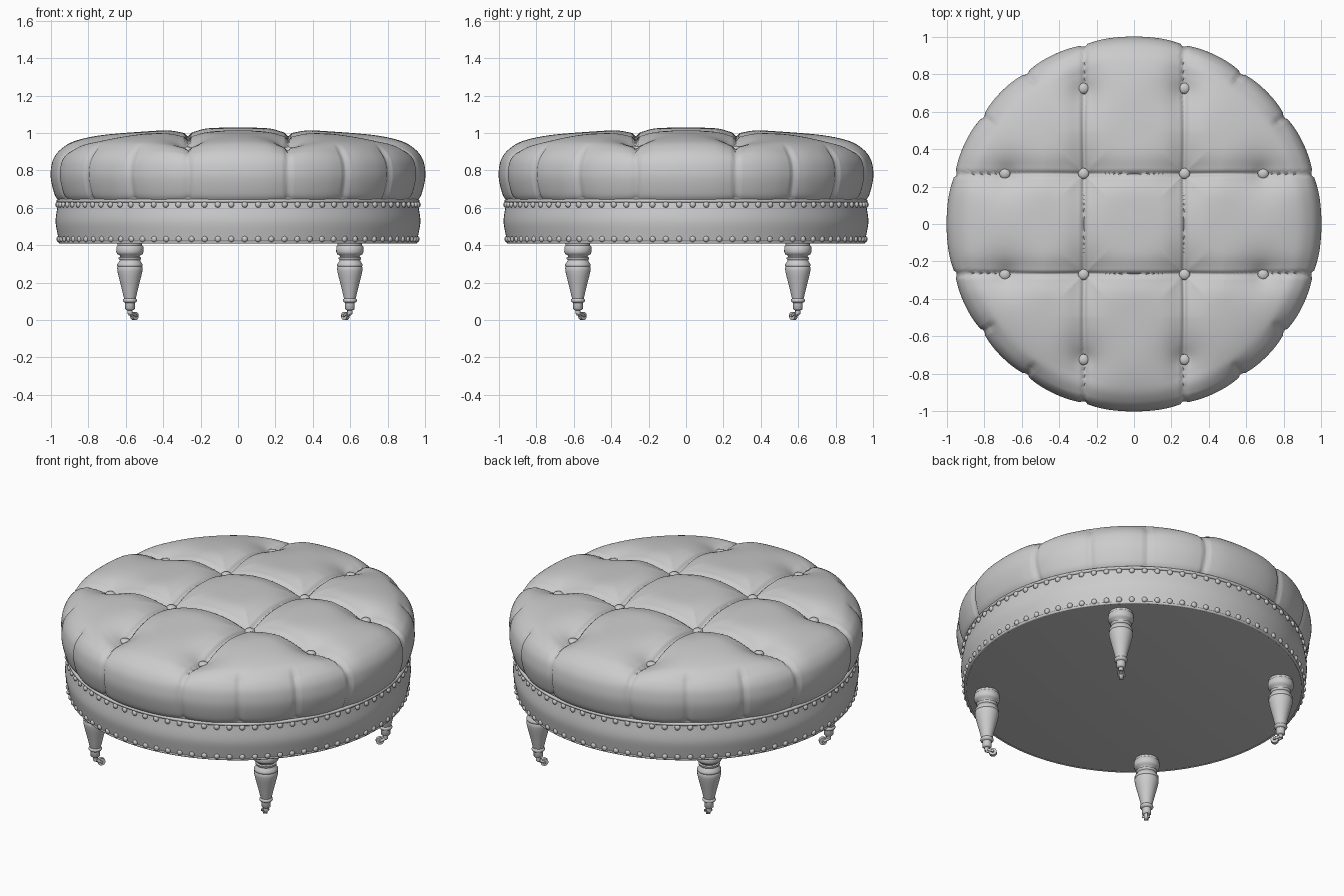
import bpy, bmesh, math
from mathutils import Vector, Matrix

if "Cube" in bpy.data.objects:
    bpy.data.objects.remove(bpy.data.objects["Cube"])

grey = bpy.data.materials.new("warm_grey")
grey.diffuse_color = (0.6, 0.6, 0.6, 1)
grey.use_nodes = True
grey.node_tree.nodes["Principled BSDF"].inputs["Base Color"].default_value = grey.diffuse_color


def finish(name, bm, angle=40):
    """Turn a bmesh into a smooth-shaded object."""
    bmesh.ops.recalc_face_normals(bm, faces=bm.faces)
    me = bpy.data.meshes.new(name)
    bm.to_mesh(me)
    bm.free()
    me.materials.append(grey)
    me.shade_smooth()
    me.set_sharp_from_angle(angle=math.radians(angle))
    ob = bpy.data.objects.new(name, me)
    bpy.context.collection.objects.link(ob)
    return ob


def spline(pts, n):
    """Catmull-Rom through profile points, n samples evenly spaced by length."""
    p = [Vector(q) for q in pts]
    p = [2 * p[0] - p[1]] + p + [2 * p[-1] - p[-2]]
    fine = []
    for i in range(1, len(p) - 2):
        a, b, c, d = p[i - 1:i + 3]
        for k in range(40):
            t = k / 40
            fine.append(0.5 * (2 * b + (c - a) * t + (2 * a - 5 * b + 4 * c - d) * t * t
                               + (3 * b - a - 3 * c + d) * t ** 3))
    fine.append(p[-2])
    acc = [0]
    for u, v in zip(fine, fine[1:]):
        acc.append(acc[-1] + (v - u).length)
    out, j = [], 0
    for k in range(n):
        s = acc[-1] * k / (n - 1)
        while j < len(acc) - 2 and acc[j + 1] < s:
            j += 1
        out.append(fine[j].lerp(fine[j + 1], (s - acc[j]) / (acc[j + 1] - acc[j])))
    return out


def lathe(bm, profile, segs, shape=None):
    """Revolve (r, z) points about z; shape() may move each point. Ends are capped."""
    rings = []
    for i, (r, z) in enumerate(profile):
        ring = []
        for k in range(segs):
            a = 2 * math.pi * k / segs
            co = shape(i, a) if shape else (r * math.cos(a), r * math.sin(a), z)
            ring.append(bm.verts.new(co))
        rings.append(ring)
    for lo, hi in zip(rings, rings[1:]):
        for k in range(segs):
            m = (k + 1) % segs
            bm.faces.new((lo[k], lo[m], hi[m], hi[k]))
    bm.faces.new(rings[0][::-1])
    bm.faces.new(rings[-1])


# Tufted cushion: revolved profile pushed in along seams and at buttons
S = 0.27
buttons = [(sx * x, sy * y) for sx in (-1, 1) for sy in (-1, 1)
           for x, y in ((S, S), (S, 0.725), (0.69, S))]
side_seams = [math.radians(q * 90 + d) for q in range(4) for d in (35.5, 54.5)]
prof = spline([(0.955, 0.632), (0.98, 0.67), (1.0, 0.75), (1.0, 0.81), (0.985, 0.865),
               (0.945, 0.915), (0.87, 0.958), (0.72, 0.99), (0.47, 1.01),
               (0.22, 1.025), (0.004, 1.03)], 125)


def gauss(d, w):
    return math.exp(-(d / w) ** 2)


def dent(x, y, z, a):
    d = min(abs(abs(x) - S), abs(abs(y) - S))
    r = math.hypot(x, y)
    near = min(math.hypot(x - bx, y - by) for bx, by in buttons) if z > 0.9 else 1
    top = min(1, max(0, (z - 0.87) / 0.09))
    out = (0.014 + 0.006 * top) * gauss(d, 0.011) + (0.007 + 0.015 * top) * gauss(d, 0.07)
    out += top * (0.035 * gauss(near, 0.13) + 0.012 * gauss(near, 0.05))
    # short seams around the rim of the corner panels
    fade = min(1, max(0, (0.945 - z) / 0.04))
    e = min(abs((a - s + math.pi) % (2 * math.pi) - math.pi) for s in side_seams) * r
    out += fade * (0.014 * gauss(e, 0.011) + 0.008 * gauss(e, 0.07))
    return out


def cushion_point(i, a):
    r, z = prof[i]
    t = prof[min(i + 1, len(prof) - 1)] - prof[max(i - 1, 0)]
    n = Vector((t.y, -t.x)).normalized()
    d = dent(r * math.cos(a), r * math.sin(a), z, a) if i else 0.0
    r, z = r - n.x * d, z - n.y * d
    return (r * math.cos(a), r * math.sin(a), z)


bm = bmesh.new()
lathe(bm, prof, 400, cushion_point)
finish("cushion", bm, 80)

# Buttons sitting in the tufts
bm = bmesh.new()
for x, y in buttons:
    r = math.hypot(x, y)
    base = min(prof, key=lambda p: abs(p.x - r) + (p.y < 0.9)).y
    z = base - dent(x, y, base, math.atan2(y, x)) + 0.016
    m = Matrix.Translation((x, y, z)) @ Matrix.Diagonal((1, 1, 0.6, 1))
    bmesh.ops.create_uvsphere(bm, u_segments=20, v_segments=12, radius=0.029, matrix=m)
finish("buttons", bm)

# Upholstered base band with flat underside
bm = bmesh.new()
lathe(bm, [(0.945, 0.41)] + [tuple(p) for p in spline(
    [(0.955, 0.412), (0.963, 0.45), (0.974, 0.51), (0.974, 0.55), (0.966, 0.6), (0.96, 0.636)], 16)],
    160)
finish("base_band", bm)

# Piping between cushion and band, and along the bottom edge
for name, R, z, w in (("upper_piping", 0.961, 0.637, 0.010), ("lower_piping", 0.952, 0.416, 0.008)):
    bm = bmesh.new()
    n, k = 160, 10
    rows = [[bm.verts.new(((R + w * math.cos(b)) * math.cos(a), (R + w * math.cos(b)) * math.sin(a),
                           z + w * math.sin(b)))
             for b in [2 * math.pi * j / k for j in range(k)]]
            for a in [2 * math.pi * i / n for i in range(n)]]
    for i in range(n):
        for j in range(k):
            p, q, j2 = rows[i], rows[(i + 1) % n], (j + 1) % k
            bm.faces.new((p[j], q[j], q[j2], p[j2]))
    finish(name, bm)

# Two rows of nail heads
for name, R, z in (("upper_nail_heads", 0.966, 0.617), ("lower_nail_heads", 0.960, 0.433)):
    bm = bmesh.new()
    for i in range(84):
        m = Matrix.Rotation(2 * math.pi * (i + 0.5) / 84, 4, 'Z') @ Matrix.Translation((R, 0, z)) \
            @ Matrix.Diagonal((0.75, 1, 1, 1))
        bmesh.ops.create_uvsphere(bm, u_segments=12, v_segments=8, radius=0.016, matrix=m)
    finish(name, bm)

# Turned leg with collar, vase body and ankle ring
leg_profile = [(0.066, 0.415), (0.066, 0.398), (0.072, 0.393), (0.073, 0.365), (0.068, 0.352),
               (0.055, 0.346), (0.052, 0.338), (0.060, 0.334), (0.060, 0.326), (0.054, 0.320),
               (0.061, 0.308), (0.068, 0.298), (0.068, 0.290), (0.065, 0.286), (0.068, 0.280),
               (0.067, 0.262), (0.061, 0.235), (0.052, 0.200), (0.043, 0.165), (0.035, 0.130),
               (0.031, 0.115), (0.037, 0.110), (0.038, 0.102), (0.034, 0.096), (0.026, 0.092),
               (0.026, 0.060), (0.021, 0.055), (0.014, 0.052)]


def add_caster(bm):
    # Bent arm, two cheeks and a wheel, pointing along +x
    def rod(p, q, rad, segs=14):
        p, q = Vector(p), Vector(q)
        m = Matrix.Translation((p + q) / 2) @ (q - p).to_track_quat('Z', 'Y').to_matrix().to_4x4()
        bmesh.ops.create_cone(bm, cap_ends=True, segments=segs, radius1=rad, radius2=rad,
                              depth=(q - p).length, matrix=m)
    rod((0, 0, 0.06), (0, 0, 0.032), 0.014)
    rod((-0.004, 0, 0.036), (0.026, 0, 0.026), 0.011)
    for s in (-1, 1):
        rod((0.006, s * 0.014, 0.036), (0.036, s * 0.014, 0.022), 0.007)
    rod((0.034, -0.011, 0.022), (0.034, 0.011, 0.022), 0.022, 24)
    rod((0.034, -0.022, 0.022), (0.034, 0.022, 0.022), 0.007)


for name, sx, sy in (("front_left", -1, -1), ("front_right", 1, -1),
                     ("back_left", -1, 1), ("back_right", 1, 1)):
    place = Matrix.Translation((0.01 + sx * 0.588, 0.01 + sy * 0.588, 0)) \
        @ Matrix.Rotation(math.atan2(-sy, -sx), 4, 'Z')
    bm = bmesh.new()
    lathe(bm, leg_profile, 32)
    finish(name + "_leg", bm, 50).matrix_world = place
    bm = bmesh.new()
    add_caster(bm)
    finish(name + "_caster", bm).matrix_world = place
